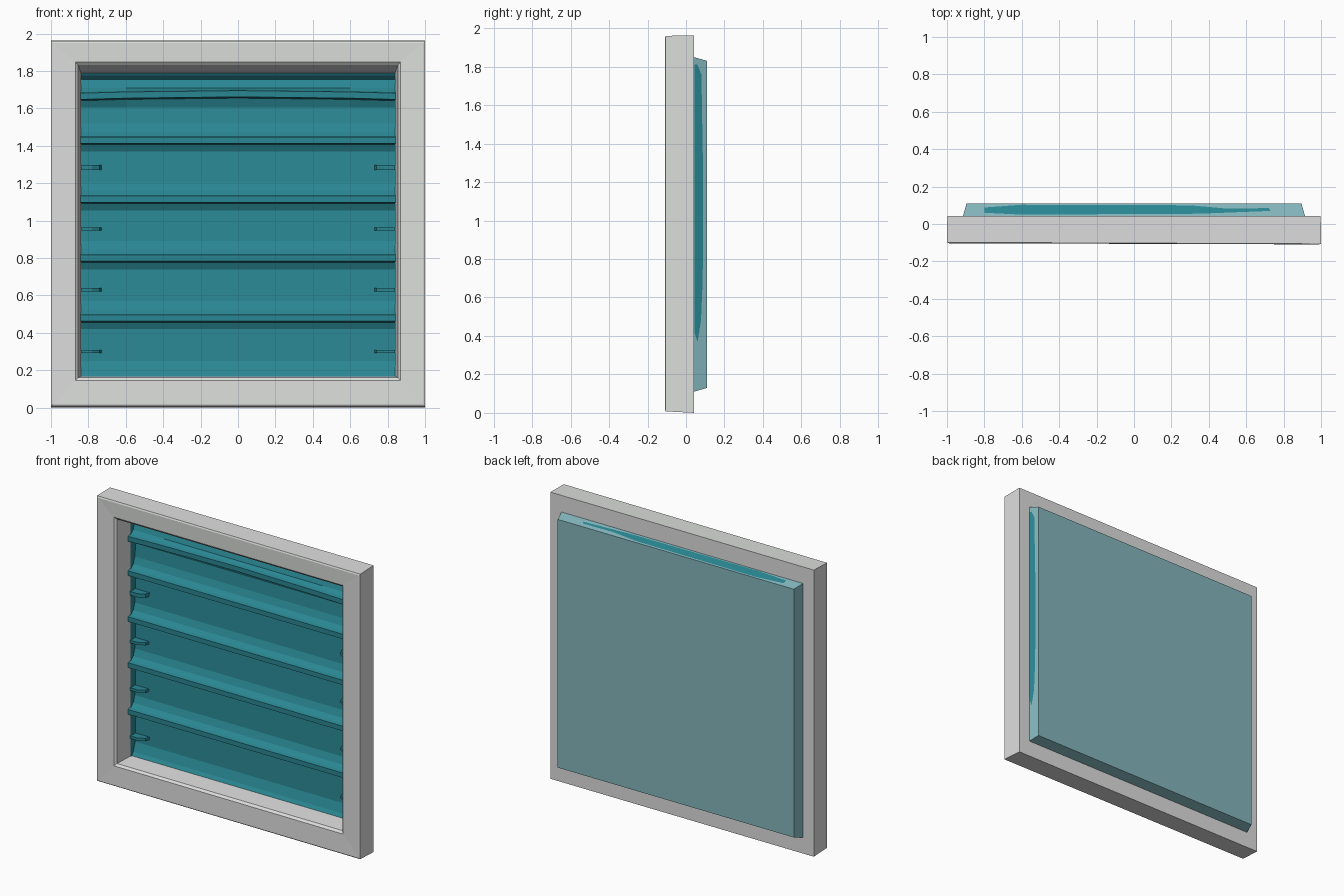
import bpy
import bmesh

if "Cube" in bpy.data.objects:
    bpy.data.objects.remove(bpy.data.objects["Cube"])


def material(name, rgb):
    m = bpy.data.materials.new(name)
    m.diffuse_color = (*rgb, 1)
    m.use_nodes = True
    m.node_tree.nodes["Principled BSDF"].inputs["Base Color"].default_value = m.diffuse_color
    return m


WHITE = material("off_white", (0.72, 0.735, 0.72))
TEAL = material("deep_teal", (0.023, 0.245, 0.295))
PALE = material("pale_teal", (0.23, 0.47, 0.51))


def mesh_object(name, verts, faces, mat, fix_normals=False):
    me = bpy.data.meshes.new(name)
    me.from_pydata(verts, [], faces)
    me.materials.append(mat)
    ob = bpy.data.objects.new(name, me)
    bpy.context.collection.objects.link(ob)
    if fix_normals:
        bm = bmesh.new()
        bm.from_mesh(me)
        bmesh.ops.recalc_face_normals(bm, faces=bm.faces)
        bm.to_mesh(me)
        bm.free()
    return ob


def rect(x, z0, z1, y, y_left=None):
    """Rectangle facing the front; the left edge may sit at its own depth."""
    yl = y if y_left is None else y_left
    return [(-x, yl, z0), (x, y, z0), (x, y, z1), (-x, yl, z1)]


def bridge(loops):
    """Join four-cornered loops into a chain of quads."""
    verts = [v for loop in loops for v in loop]
    faces = []
    for i in range(len(loops) - 1):
        a, b = 4 * i, 4 * i + 4
        for k in range(4):
            j = (k + 1) % 4
            faces.append((a + k, a + j, b + j, b + k))
    return verts, faces


# Surround: back rim, outer edge, front face, then the inner reveal
v, f = bridge([rect(0.905, 0.12, 1.84, 0.042), rect(0.998, 0.0, 1.963, 0.042),
               rect(1.0, 0.008, 1.96, -0.106, -0.098), rect(0.99, 0.016, 1.95, -0.109, -0.103),
               rect(0.87, 0.145, 1.848, -0.106, -0.10), rect(0.855, 0.16, 1.833, -0.092, -0.088),
               rect(0.84, 0.168, 1.79, 0.045)])
mesh_object("frame", v, f, WHITE)

# Rear housing: tapered tray behind the frame
v, f = bridge([rect(0.915, 0.11, 1.85, 0.04), rect(0.895, 0.13, 1.83, 0.11)])
f = [q[::-1] for q in f] + [(7, 6, 5, 4)]
mesh_object("rear_housing", v, f, PALE, True)

# Louvre slats: one stepped sheet, each slat ending in a projecting lip
profile = [(0.045, 1.79), (0.055, 1.775)]
for z in (1.665, 1.43, 1.115, 0.80, 0.48):
    profile += [(0.078, z + 0.09), (0.06, z + 0.045), (0.035, z + 0.022),
                (0.012, z + 0.016), (0.012, z - 0.017), (0.07, z - 0.024), (0.088, z - 0.06)]
profile += [(0.082, 0.25), (0.06, 0.19), (0.042, 0.165)]
columns = (-0.842, -0.6, 0.0, 0.6, 0.842)
n = len(profile)
verts = []
for x in columns:
    for y, z in profile:
        # the topmost lip bows up slightly in the middle
        bow = 0.014 * (1 - (x / 0.842) ** 2) if 1.62 < z < 1.70 else 0
        verts.append((x, y, z + bow))
faces = [(c * n + i, c * n + i + 1, (c + 1) * n + i + 1, (c + 1) * n + i)
         for c in range(len(columns) - 1) for i in range(n - 1)]
mesh_object("louvre_slats", verts, faces, TEAL)

for s, side in ((-1, "left"), (1, "right")):
    # Jamb strips beside the slats
    vs = [(s * 0.836, y, z) for y, z in ((0.03, 0.168), (0.095, 0.168), (0.095, 1.79), (0.03, 1.79))]
    mesh_object(f"jamb_{side}", vs, [(0, 1, 2, 3) if s < 0 else (3, 2, 1, 0)], TEAL)
    # Small tapered tabs between the lips
    for i, z in enumerate((1.285, 0.955, 0.63, 0.30)):
        t = 0.013 if i == 0 else 0.009
        outline = [(0.84, 0.09), (0.84, 0.03), (0.78, 0.03), (0.74, 0.055), (0.728, 0.09)]
        m = len(outline)
        vs = [(s * x, y, z + d) for d in (-t, t) for x, y in outline]
        fs = [(k, (k + 1) % m, (k + 1) % m + m, k + m) for k in range(m)]
        fs += [tuple(range(m))[::-1], tuple(range(m, 2 * m))]
        mesh_object(f"tab_{side}_{i + 1}", vs, fs, TEAL, True)

# Darker paint patches on the housing's right side and top
side_patch = [(0.043, 0.42), (0.06, 0.37), (0.078, 0.48), (0.087, 0.70), (0.088, 1.30),
              (0.08, 1.76), (0.06, 1.81), (0.043, 1.81)]
vs = [(0.9165 - 0.02 * (y - 0.04) / 0.07, y, z) for y, z in side_patch]
mesh_object("side_paint_patch", vs, [tuple(range(len(vs)))], TEAL)
top_patch = [(-0.80, 0.06), (-0.60, 0.05), (0.35, 0.055), (0.73, 0.07),
             (0.72, 0.085), (0.50, 0.082), (0.30, 0.10), (-0.60, 0.103), (-0.80, 0.088)]
vs = [(x, y, 1.8515 - 0.02 * (y - 0.04) / 0.07) for x, y in top_patch]
mesh_object("top_paint_patch", vs, [tuple(range(len(vs)))], TEAL)
